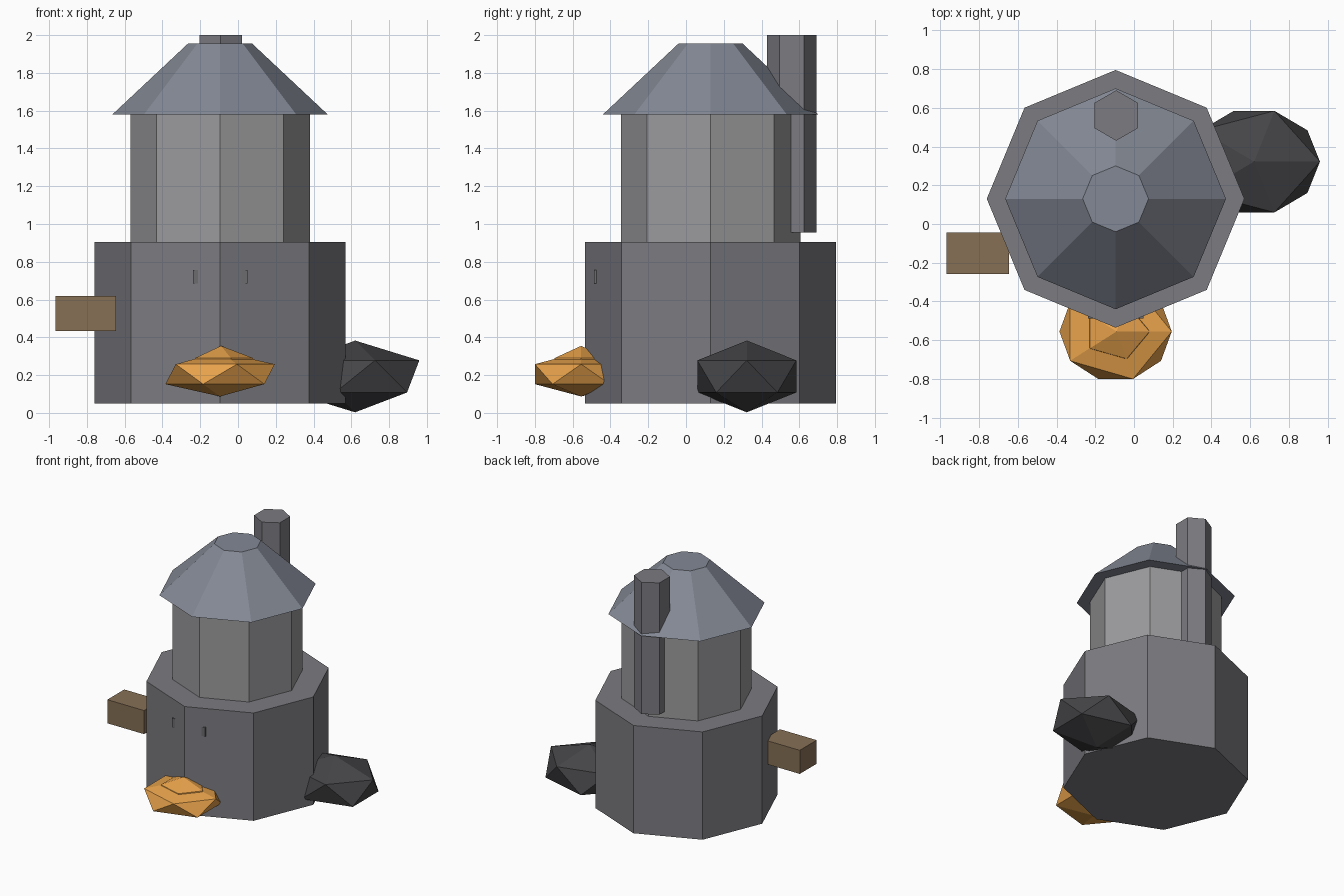
import bpy
from math import pi

if "Cube" in bpy.data.objects:
    bpy.data.objects.remove(bpy.data.objects["Cube"])

CX, CY = -0.095, 0.13   # tower axis


def finish(name, colour=None):
    ob = bpy.context.object
    ob.name = name
    if colour:
        mat = bpy.data.materials.new(name + "_colour")
        mat.diffuse_color = (*colour, 1)
        mat.use_nodes = True
        mat.node_tree.nodes["Principled BSDF"].inputs["Base Color"].default_value = mat.diffuse_color
        ob.data.materials.append(mat)
    return ob


def prism(name, sides, r1, r2, z0, z1, x=CX, y=CY, turn=0, colour=None):
    bpy.ops.mesh.primitive_cone_add(vertices=sides, radius1=r1, radius2=r2, depth=z1 - z0,
                                    location=(x, y, (z0 + z1) / 2), rotation=(0, 0, turn))
    return finish(name, colour)


def rock(name, centre, radii, colour):
    bpy.ops.mesh.primitive_ico_sphere_add(subdivisions=1, radius=1, location=centre)
    bpy.context.object.scale = radii
    return finish(name, colour)


def box(name, lo, hi, colour=None):
    bpy.ops.mesh.primitive_cube_add(size=1, location=[(a + b) / 2 for a, b in zip(lo, hi)])
    bpy.context.object.scale = [b - a for a, b in zip(lo, hi)]
    return finish(name, colour)


# Stacked octagonal body and roof
prism("base", 8, 0.665, 0.665, 0.05, 0.905, colour=(0.2, 0.2, 0.22))
prism("upper_tower", 8, 0.475, 0.475, 0.905, 1.58, colour=(0.33, 0.33, 0.34))
prism("roof", 8, 0.57, 0.17, 1.58, 1.955, colour=(0.23, 0.25, 0.3))

# Hexagonal chimney at the back
prism("chimney", 6, 0.13, 0.13, 0.955, 2.0, x=-0.092, y=0.56, colour=(0.2, 0.2, 0.22))

# Plate sunk in the front corner: only its ends show
box("front_plate", (-0.237, -0.487, 0.685), (0.05, -0.40, 0.757), (0.15, 0.15, 0.16))

# Wooden beam on the left
box("side_beam", (-0.967, -0.257, 0.433), (-0.645, -0.045, 0.62), (0.24, 0.16, 0.09))

# Faceted lumps at the foot
rock("dark_rock", (0.62, 0.322, 0.193), (0.38, 0.308, 0.19), (0.06, 0.06, 0.065))
rock("orange_lump", (-0.095, -0.555, 0.205), (0.324, 0.288, 0.118), (0.8, 0.36, 0.07))
rock("orange_lump_top", (-0.09, -0.555, 0.238), (0.19, 0.165, 0.117), (0.8, 0.36, 0.07))
